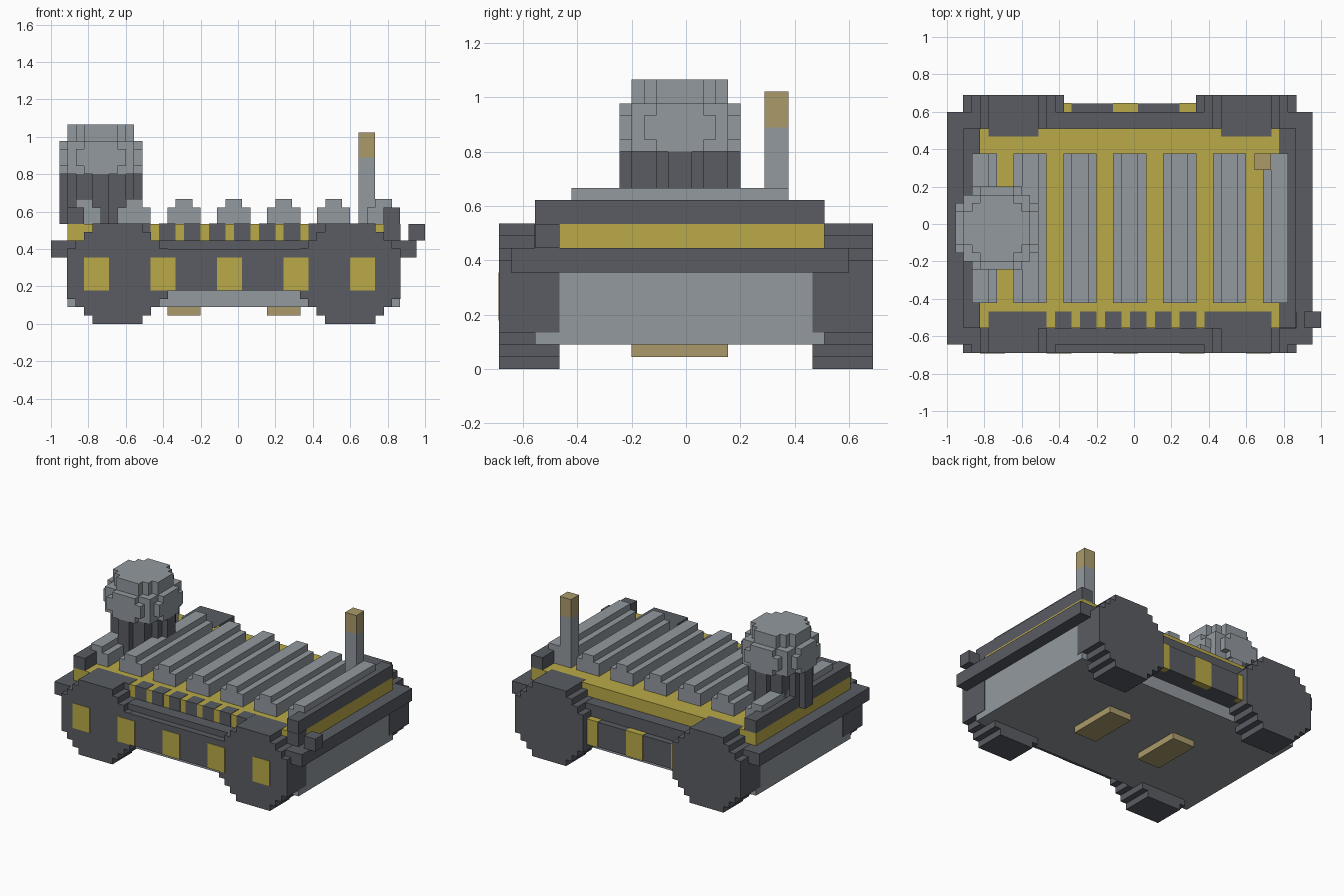
import bpy, bmesh
from mathutils import Vector

if "Cube" in bpy.data.objects:
    bpy.data.objects.remove(bpy.data.objects["Cube"])

U = 2 / 45                 # size of one block
EPS = 0.06                 # overlap, in blocks, for painted plates


def material(name, rgb):
    m = bpy.data.materials.new(name)
    m.diffuse_color = (*rgb, 1)
    m.use_nodes = True
    m.node_tree.nodes["Principled BSDF"].inputs["Base Color"].default_value = m.diffuse_color
    return m


LIGHT = material("light grey", (0.29, 0.32, 0.345))
DARK = material("dark grey", (0.10, 0.107, 0.123))
YELLOW = material("mustard yellow", (0.49, 0.40, 0.065))
TAN = material("tan", (0.41, 0.33, 0.147))


def place(i, j, k):
    """Block coordinates to world position."""
    return Vector((-1 + i * U, (j - 15.5) * U, k * U))


def finish(name, bm, mat):
    bmesh.ops.recalc_face_normals(bm, faces=bm.faces)
    mesh = bpy.data.meshes.new(name)
    bm.to_mesh(mesh)
    bm.free()
    mesh.materials.append(mat)
    obj = bpy.data.objects.new(name, mesh)
    bpy.context.collection.objects.link(obj)
    return obj


def prism(name, points, depth, mat):
    """Extrude a polygon, given in block coordinates, along a block vector."""
    bm = bmesh.new()
    face = bm.faces.new([bm.verts.new(place(*p)) for p in points])
    ext = bmesh.ops.extrude_face_region(bm, geom=[face])
    verts = [g for g in ext["geom"] if isinstance(g, bmesh.types.BMVert)]
    bmesh.ops.translate(bm, verts=verts, vec=Vector(depth) * U)
    return finish(name, bm, mat)


def box(name, x, y, z, mat):
    pts = [(x[0], y[0], z[0]), (x[1], y[0], z[0]), (x[1], y[1], z[0]), (x[0], y[1], z[0])]
    return prism(name, pts, (0, 0, z[1] - z[0]), mat)


def stepped(rows):
    """Stepped round outline from half widths per row, centred on zero."""
    right = []
    for n, w in enumerate(rows):
        right += [(w, n - len(rows) / 2), (w, n + 1 - len(rows) / 2)]
    pts = right + [(-a, b) for a, b in reversed(right)]
    return [p for n, p in enumerate(pts) if p != pts[n - 1]]


def disc(name, rows, z, mat):
    pts = [(6 + a, 15 + b, z[0]) for a, b in stepped(rows)]
    return prism(name, pts, (0, 0, z[1] - z[0]), mat)


# hull, skirt and deck
box("hull", (2, 42), (3, 27), (2, 8), LIGHT)
box("skirt", (0, 44), (1, 29), (8, 10), DARK)
box("deck", (2, 42), (3, 27), (10, 12), YELLOW)
box("front_panel", (8, 36), (0, 3), (4, 9), DARK)
box("back_panel", (8, 36), (27, 30), (4, 8), DARK)

# stepped round wheels
wheel = stepped([3, 4, 5, 6, 6, 6, 6, 6, 6, 5, 4, 3])
for side, y in (("front", 0), ("back", 26)):
    for end, cx in (("left", 8), ("right", 36)):
        prism(f"{side}_{end}_wheel", [(cx + a * 1.01, y, 6.02 + b * 1.003) for a, b in wheel],
              (0, 5, 0), DARK)

# yellow patches along the front and back
for n, x in enumerate((4, 12, 20, 28, 36)):
    box(f"front_patch_{n}", (x, x + 3), (-EPS, 0.5), (4, 8), YELLOW)
for n, x in enumerate(((14, 15), (20, 23), (28, 30))):
    box(f"back_patch_{n}", x, (29, 30 + EPS), (4 - EPS, 8 + EPS), YELLOW)

# dark teeth on the front edge of the deck
for n, x in enumerate([(11, 12)] + [(13 + 3 * t, 15 + 3 * t) for t in range(6)] + [(31, 33)]):
    box(f"edge_tooth_{n}", x, (3 - EPS, 5), (10, 12 + EPS), DARK)

# side rails, corner post and nub
for end, x in (("left", 2), ("right", 40)):
    box(f"{end}_rail", (x, x + 2), (3, 27), (12, 14), DARK)
box("corner_post", (40, 42 + EPS), (3 - EPS, 5), (10, 12), DARK)
box("corner_nub", (43, 45), (3, 5), (10, 12), DARK)

# stepped ribs across the deck
for n in range(7):
    x = 2 + 6 * n
    if n == 0:
        base = (4, 6)
    elif n == 6:
        base = (38, 40)
    else:
        base = (x, x + 4)
    box(f"rib_base_{n}", base, (6, 24), (12, 14), LIGHT)
    box(f"rib_top_{n}", (x + 1, x + 3), (6, 24), (14, 15), LIGHT)

# fluted chimney with a wider cap
disc("chimney_stem", [1, 3, 3, 4, 5, 5, 4, 3, 3, 1], (12, 18), DARK)
ring = [2, 4, 4, 5, 5, 5, 5, 4, 4, 2]
disc("cap_lower_ring", ring, (18, 19), LIGHT)
disc("cap_middle_ring", [3, 4, 5, 5, 5, 5, 5, 5, 4, 3], (19, 21), LIGHT)
disc("cap_upper_ring", ring, (21, 22), LIGHT)
disc("cap_top", [2, 3, 4, 4, 4, 4, 3, 2], (22, 24), LIGHT)

# antenna with tan tip
box("antenna", (37, 39), (22, 24), (12, 20), LIGHT)
box("antenna_tip", (37, 39), (22, 24), (20, 23), TAN)

# tan pads under the hull
for n, x in enumerate((14, 26)):
    box(f"belly_pad_{n}", (x, x + 4), (11, 19), (1, 2), TAN)
